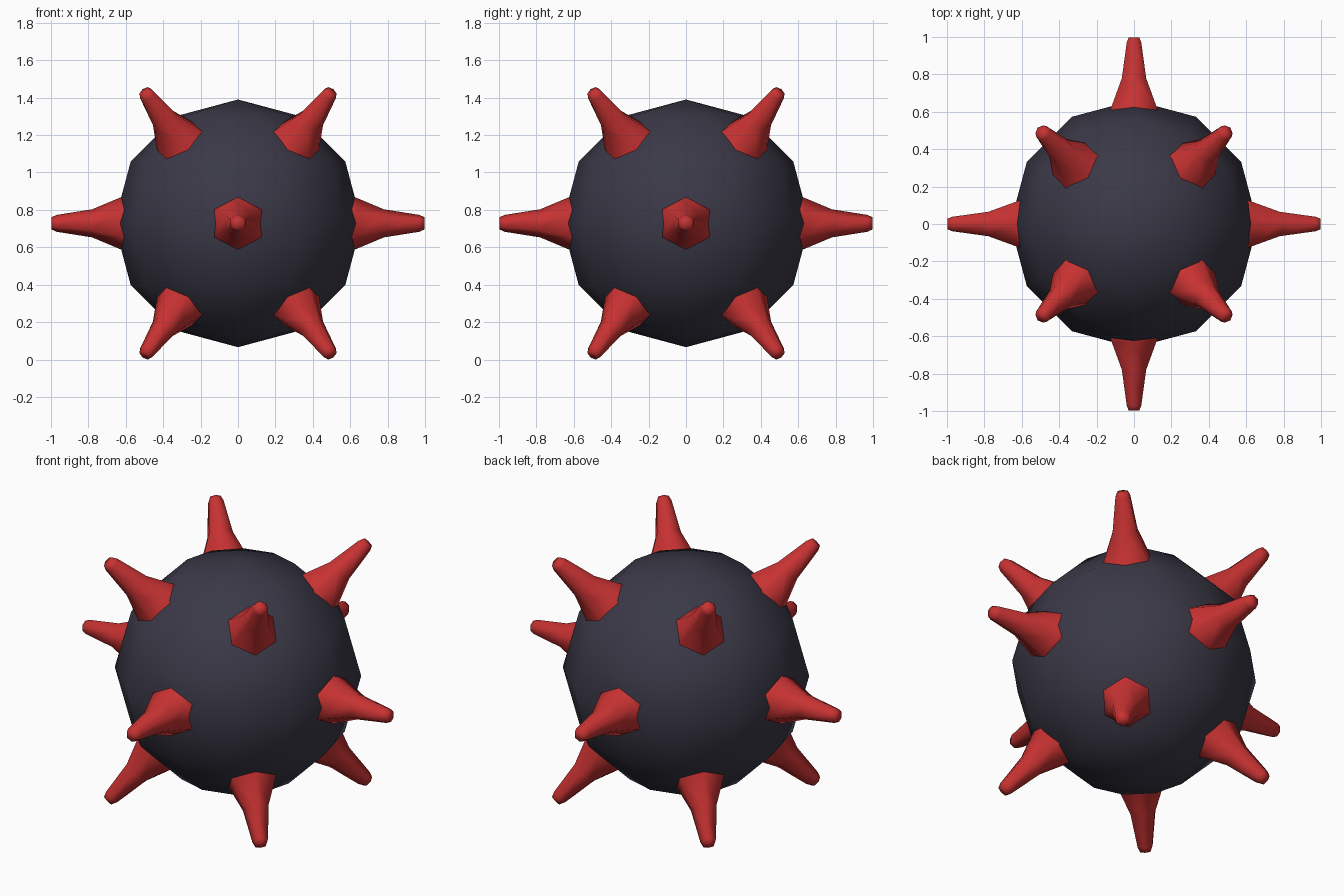
import bpy, bmesh, math
from mathutils import Vector

if "Cube" in bpy.data.objects:
    bpy.data.objects.remove(bpy.data.objects["Cube"])

CENTRE = Vector((0, 0, 0.728))


def material(name, rgb):
    m = bpy.data.materials.new(name)
    m.diffuse_color = (*rgb, 1)
    m.use_nodes = True
    m.node_tree.nodes["Principled BSDF"].inputs["Base Color"].default_value = m.diffuse_color
    return m


def finish(name, bm, mat):
    bmesh.ops.recalc_face_normals(bm, faces=bm.faces[:])
    for f in bm.faces:
        f.smooth = True
    me = bpy.data.meshes.new(name)
    bm.to_mesh(me)
    bm.free()
    me.materials.append(mat)
    ob = bpy.data.objects.new(name, me)
    bpy.context.collection.objects.link(ob)
    return ob


dark = material("dark slate", (0.042, 0.040, 0.062))
red = material("red", (0.58, 0.032, 0.032))

# Low-poly round body
bm = bmesh.new()
bmesh.ops.create_uvsphere(bm, u_segments=12, v_segments=6, radius=0.662)
finish("body", bm, dark).location = CENTRE

# Spike profile: distance from centre, radius
PROFILE = [(0.57, 0.163), (0.63, 0.138), (0.78, 0.075), (0.97, 0.045), (0.998, 0.032)]


def spike(name, azimuth, elevation):
    """Six-sided flared spike pointing outward, one corner facing up."""
    a, e = math.radians(azimuth), math.radians(elevation)
    d = Vector((math.cos(e) * math.cos(a), math.cos(e) * math.sin(a), math.sin(e)))
    side = Vector((0, 0, 1)).cross(d).normalized()
    up = d.cross(side)
    bm = bmesh.new()
    rings = []
    for dist, r in PROFILE:
        rings.append([bm.verts.new(d * dist + r * (up * math.cos(t) + side * math.sin(t)))
                      for t in (k * math.pi / 3 for k in range(6))])
    for lo, hi in zip(rings, rings[1:]):
        for k in range(6):
            bm.faces.new((lo[k], lo[(k + 1) % 6], hi[(k + 1) % 6], hi[k]))
    bm.faces.new(rings[0][::-1])
    bm.faces.new(rings[-1])
    finish(name, bm, red).location = CENTRE


# Four spikes round the middle, four above and four below on the diagonals
for i in range(4):
    spike(f"middle_spike_{i + 1}", 90 * i, 0)
    spike(f"upper_spike_{i + 1}", 45 + 90 * i, 45)
    spike(f"lower_spike_{i + 1}", 45 + 90 * i, -45)
